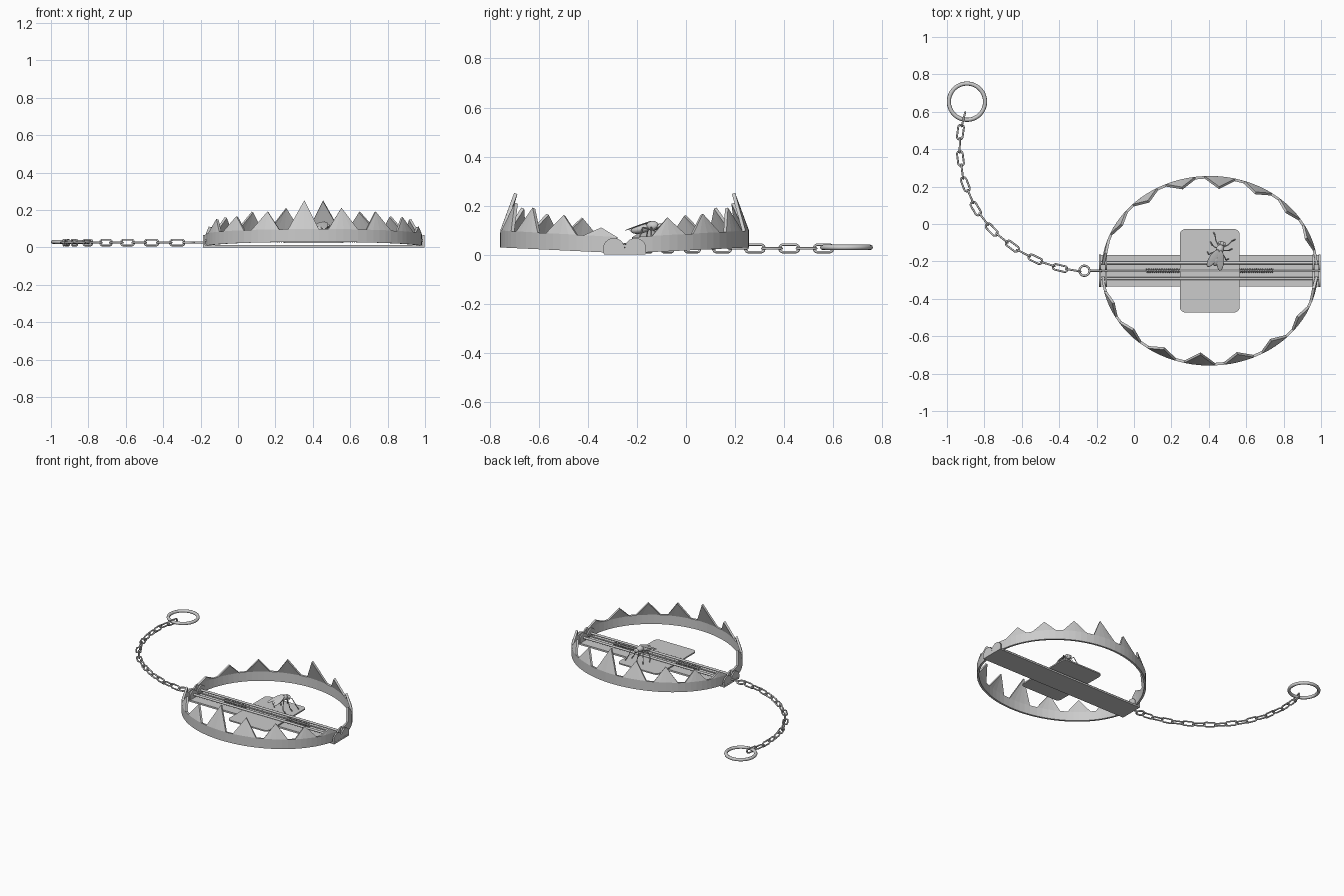
import bpy, bmesh, math
from math import sin, cos, pi, radians
from mathutils import Vector, Matrix

if "Cube" in bpy.data.objects:
    bpy.data.objects.remove(bpy.data.objects["Cube"])

CX, CY = 0.405, -0.25          # trap centre


def mesh_object(name, bm, smooth=False):
    bmesh.ops.recalc_face_normals(bm, faces=bm.faces)
    me = bpy.data.meshes.new(name)
    bm.to_mesh(me)
    bm.free()
    ob = bpy.data.objects.new(name, me)
    bpy.context.collection.objects.link(ob)
    if smooth:
        for p in me.polygons:
            p.use_smooth = True
    return ob


def box(name, loc, size, corner=0):
    bm = bmesh.new()
    bmesh.ops.create_cube(bm, size=1, matrix=Matrix.Translation(loc) @ Matrix.Diagonal((*size, 1)))
    if corner:
        upright = [e for e in bm.edges if abs(e.verts[0].co.z - e.verts[1].co.z) > size[2] / 2]
        bmesh.ops.bevel(bm, geom=upright, offset=corner, segments=5, affect='EDGES', profile=0.5)
    return mesh_object(name, bm)


def tube(name, pts, r, res=2):
    cu = bpy.data.curves.new(name, 'CURVE')
    cu.dimensions = '3D'
    cu.bevel_depth, cu.bevel_resolution, cu.use_fill_caps = r, res, True
    sp = cu.splines.new('POLY')
    sp.points.add(len(pts) - 1)
    for p, c in zip(sp.points, pts):
        p.co = (*c, 1)
    ob = bpy.data.objects.new(name, cu)
    bpy.context.collection.objects.link(ob)
    return ob


def ring(name, R, r, matrix, stretch=0, seg=20, sides=8):
    # torus, optionally pulled apart along x into a chain link
    bm = bmesh.new()
    grid = []
    for i in range(seg):
        a = 2 * pi * (i + 0.5) / seg
        row = []
        for j in range(sides):
            b = 2 * pi * j / sides
            q = R + r * cos(b)
            x = q * cos(a) + math.copysign(stretch, cos(a))
            row.append(bm.verts.new(matrix @ Vector((x, q * sin(a), r * sin(b)))))
        grid.append(row)
    for i in range(seg):
        for j in range(sides):
            k, l = (i + 1) % seg, (j + 1) % sides
            bm.faces.new((grid[i][j], grid[k][j], grid[k][l], grid[i][l]))
    return mesh_object(name, bm, True)


# toothed jaws: (degrees from the middle of the front jaw, tip height)
TEETH = [(-69, .15), (-48.5, .165), (-27, .19), (-5.5, .25), (16, .21), (37.5, .19), (59, .16), (79, .11)]
HALF = 8.2


def jaw(name, turn):
    bm = bmesh.new()
    angles = [-86.5, -82]
    for t, _ in TEETH:
        angles += [t + HALF * k / 2 for k in range(-2, 3)]
    angles[-1] = 86.5

    def point(deg, z, lean=0):
        a = radians(deg)
        return (sin(a) * (0.572 - lean), -cos(a) * (0.5 - lean), z)
    low, top = [], []
    for d in angles:
        c = cos(radians(d))
        low.append(bm.verts.new(point(d, 0.006 + 0.024 * c)))
        top.append(bm.verts.new(point(d, 0.07 + 0.028 * c)))
    for i in range(len(angles) - 1):
        bm.faces.new((low[i], low[i + 1], top[i + 1], top[i]))
    for n, (t, h) in enumerate(TEETH):
        tip = bm.verts.new(point(t, h, max(0, (h - 0.09) * 0.34)))
        for k in range(4):
            i = 2 + n * 5 + k
            bm.faces.new((top[i], top[i + 1], tip))
    bmesh.ops.transform(bm, verts=bm.verts, matrix=Matrix.Translation((CX, CY, 0)) @ Matrix.Rotation(turn, 4, 'Z'))
    ob = mesh_object(name, bm)
    s = ob.modifiers.new("thickness", 'SOLIDIFY')
    s.thickness, s.offset = 0.014, 0


jaw("front_jaw", 0)
jaw("back_jaw", pi)

# base strip and trigger plate
box("base_strip", (CX, CY, 0.007), (1.186, 0.17, 0.012))
box("trigger_plate", (CX, CY, 0.028), (0.32, 0.446, 0.009), 0.03)

# double-lobed hinge brackets
for n, dx in enumerate((-0.587, -0.555, 0.555, 0.587)):
    bm = bmesh.new()
    prof = [(-0.087, 0.006)]
    for yc in (-0.044, 0.044):
        prof += [(yc - 0.043 * cos(pi * k / 10), 0.028 + 0.04 * sin(pi * k / 10)) for k in range(11)]
    prof.append((0.087, 0.006))
    f = bm.faces.new([bm.verts.new((CX + dx - 0.005, CY + y, z)) for y, z in prof])
    ext = bmesh.ops.extrude_face_region(bm, geom=[f])
    bmesh.ops.translate(bm, vec=(0.01, 0, 0), verts=[v for v in ext['geom'] if isinstance(v, bmesh.types.BMVert)])
    mesh_object(f"hinge_bracket_{n}", bm)

# rods and coil springs
for n, (dy, r) in enumerate(((-0.042, .008), (0, .005), (0.042, .008))):
    tube(f"rod_{n}", [(CX - 0.592, CY + dy, 0.037), (CX + 0.592, CY + dy, 0.037)], r)
for n, x0 in enumerate((0.065, 0.565)):
    pts = [(x0 + 0.18 * k / 180, CY + 0.009 * cos(k * pi / 5), 0.037 + 0.009 * sin(k * pi / 5)) for k in range(181)]
    tube(f"coil_spring_{n}", pts, 0.0025, 1)

# chain anchor, end ring
tube("anchor_pin", [(-0.24, CY, 0.027), (-0.17, CY, 0.027)], 0.006)
ring("anchor_ring", 0.027, 0.006, Matrix.Translation((-0.265, CY, 0.027)))
ring("end_ring", 0.097, 0.011, Matrix.Translation((-0.893, 0.654, 0.03)), seg=40)

# chain links, alternately flat and upright, spaced evenly on the path
path = [Vector(p) for p in ((-0.325, -.247), (-.393, -.236), (-.505, -.2), (-.628, -.136), (-.757, -.035),
                            (-.848, .085), (-.913, .238), (-.933, .388), (-.928, .495), (-.912, .56))]
total = sum((b - a).length for a, b in zip(path, path[1:]))


def along(s):
    for a, b in zip(path, path[1:]):
        d = (b - a).length
        if s <= d + 1e-6:
            break
        s -= d
    return a + (b - a) * (s / d), (b - a)


for i in range(17):
    p, _ = along(total * i / 16)
    q0, _ = along(max(0, total * i / 16 - 0.04))
    q1, _ = along(min(total, total * i / 16 + 0.04))
    d = q1 - q0
    m = (Matrix.Translation((p.x, p.y, 0.026)) @ Matrix.Rotation(math.atan2(d.y, d.x), 4, 'Z')
         @ Matrix.Rotation(pi / 2 * (1 - i % 2), 4, 'X'))
    ring(f"chain_link_{i}", 0.0155, 0.0052, m, 0.024, 16)

# bait fly, heading +y in its own frame
FLY = Matrix.Translation((0.455, -0.15, 0)) @ Matrix.Rotation(radians(-18), 4, 'Z')


def blob(name, loc, size, pitch=0, yaw=0):
    bm = bmesh.new()
    m = (FLY @ Matrix.Translation(loc) @ Matrix.Rotation(radians(yaw), 4, 'Z')
         @ Matrix.Rotation(radians(pitch), 4, 'X') @ Matrix.Diagonal((*size, 1)))
    bmesh.ops.create_uvsphere(bm, u_segments=16, v_segments=10, radius=1, matrix=m)
    mesh_object(name, bm, True)


blob("fly_abdomen", (0, -0.035, 0.105), (0.022, 0.045, 0.018), 12)
blob("fly_thorax", (0, 0.015, 0.118), (0.021, 0.027, 0.02))
blob("fly_head", (0, 0.047, 0.113), (0.017, 0.013, 0.015))
for s, side in ((-1, "left"), (1, "right")):
    blob(f"fly_{side}_eye", (s * 0.012, 0.049, 0.116), (0.009, 0.01, 0.011))
    blob(f"fly_{side}_wing", (s * 0.021, -0.042, 0.118), (0.02, 0.058, 0.0025), 20, s * 15)
    for n, (y, yo) in enumerate(((0.03, 0.078), (0.015, 0.025), (0.0, -0.03))):
        pts = [(s * 0.012, y, 0.106), (s * 0.036, (y + yo) / 2, 0.112), (s * 0.048, yo, 0.06), (s * 0.06, yo + 0.012, 0.034)]
        tube(f"fly_{side}_leg_{n}", [FLY @ Vector(p) for p in pts], 0.003, 1)
